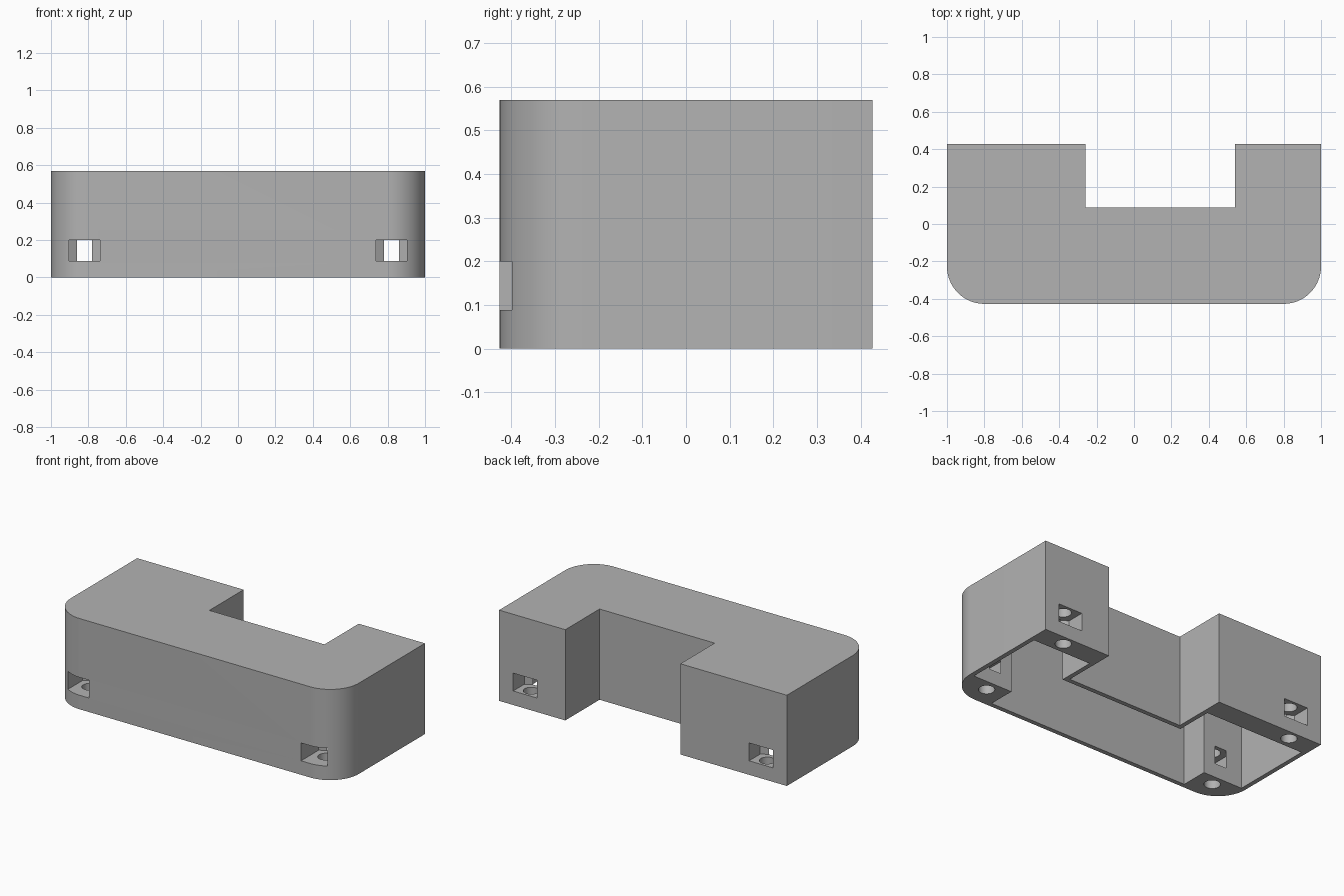
import bpy
import bmesh
from math import sin, cos, pi, radians

cube = bpy.data.objects.get("Cube")
if cube:
    bpy.data.objects.remove(cube)

# Main sizes
HALF_X, HALF_Y, HEIGHT = 1.0, 0.427, 0.57
WALL, RADIUS = 0.028, 0.2
NOTCH_L, NOTCH_R, NOTCH_Y = -0.26, 0.54, 0.087
POST_X, POST_FRONT, POST_BACK = 0.70, -0.228, 0.292
BOLT_X, BOLT_R, NUT_R = 0.82, 0.046, 0.0953
POCKET_LOW, POCKET_HIGH = 0.088, 0.2

grey = bpy.data.materials.new("plain grey")
grey.use_nodes = True
grey.diffuse_color = (0.45, 0.45, 0.45, 1)
grey.node_tree.nodes["Principled BSDF"].inputs["Base Color"].default_value = (0.45, 0.45, 0.45, 1)


def prism(name, outline, low, high):
    """Upright prism from a counter-clockwise outline."""
    bm = bmesh.new()
    base = bm.faces.new([bm.verts.new((x, y, low)) for x, y in outline])
    top = bmesh.ops.extrude_face_region(bm, geom=[base])
    verts = [v for v in top["geom"] if isinstance(v, bmesh.types.BMVert)]
    bmesh.ops.translate(bm, verts=verts, vec=(0, 0, high - low))
    bmesh.ops.recalc_face_normals(bm, faces=bm.faces)
    mesh = bpy.data.meshes.new(name)
    bm.to_mesh(mesh)
    bm.free()
    mesh.materials.append(grey)
    obj = bpy.data.objects.new(name, mesh)
    bpy.context.collection.objects.link(obj)
    return obj


def arc(cx, cy, r, start, end, steps):
    return [(cx + r * cos(start + (end - start) * i / steps),
             cy + r * sin(start + (end - start) * i / steps)) for i in range(steps + 1)]


# Outer body: rounded front corners, notch at the back
cx, cy = HALF_X - RADIUS, RADIUS - HALF_Y
outline = arc(-cx, cy, RADIUS, pi, 1.5 * pi, 16) + arc(cx, cy, RADIUS, 1.5 * pi, 2 * pi, 16)
outline += [(HALF_X, HALF_Y), (NOTCH_R, HALF_Y), (NOTCH_R, NOTCH_Y),
            (NOTCH_L, NOTCH_Y), (NOTCH_L, HALF_Y), (-HALF_X, HALF_Y)]
body = prism("cover_body", outline, 0, HEIGHT)

# Hollow open below, leaving front corner posts and thick rear blocks
side, front = HALF_X - WALL, WALL - HALF_Y
cavity = [(-side, POST_FRONT), (-POST_X, POST_FRONT), (-POST_X, front),
          (POST_X, front), (POST_X, POST_FRONT), (side, POST_FRONT),
          (side, POST_BACK), (NOTCH_R + WALL, POST_BACK), (NOTCH_R + WALL, NOTCH_Y - WALL),
          (NOTCH_L - WALL, NOTCH_Y - WALL), (NOTCH_L - WALL, POST_BACK), (-side, POST_BACK)]
cutters = [prism("cavity_cutter", cavity, -0.1, HEIGHT - WALL)]

# Nut pockets with pointed inner ends, and upright bolt holes
half = NUT_R * cos(pi / 6)
for sx in (-1, 1):
    for y, out in ((-0.30, -1), (0.364, 1)):
        x = sx * BOLT_X
        pocket = [(x - half, y + out * 0.3), (x - half, y - out * NUT_R / 2), (x, y - out * NUT_R),
                  (x + half, y - out * NUT_R / 2), (x + half, y + out * 0.3)]
        cutters.append(prism("nut_pocket_cutter", pocket, POCKET_LOW, POCKET_HIGH))
        hole = arc(x, y, BOLT_R, 0, 2 * pi, 32)[:-1]
        cutters.append(prism("bolt_hole_cutter", hole, -0.1, 0.4))

# Apply the cuts and drop the cutters
for cutter in cutters:
    cutter.hide_render = True
    mod = body.modifiers.new("cut", "BOOLEAN")
    mod.operation = "DIFFERENCE"
    mod.solver = "EXACT"
    mod.object = cutter
bpy.context.view_layer.update()
graph = bpy.context.evaluated_depsgraph_get()
result = bpy.data.meshes.new_from_object(body.evaluated_get(graph))
body.modifiers.clear()
body.data = result
for cutter in cutters:
    bpy.data.objects.remove(cutter)

bpy.ops.object.select_all(action="DESELECT")
bpy.context.view_layer.objects.active = body
body.select_set(True)
bpy.ops.object.shade_smooth_by_angle(angle=radians(30))
